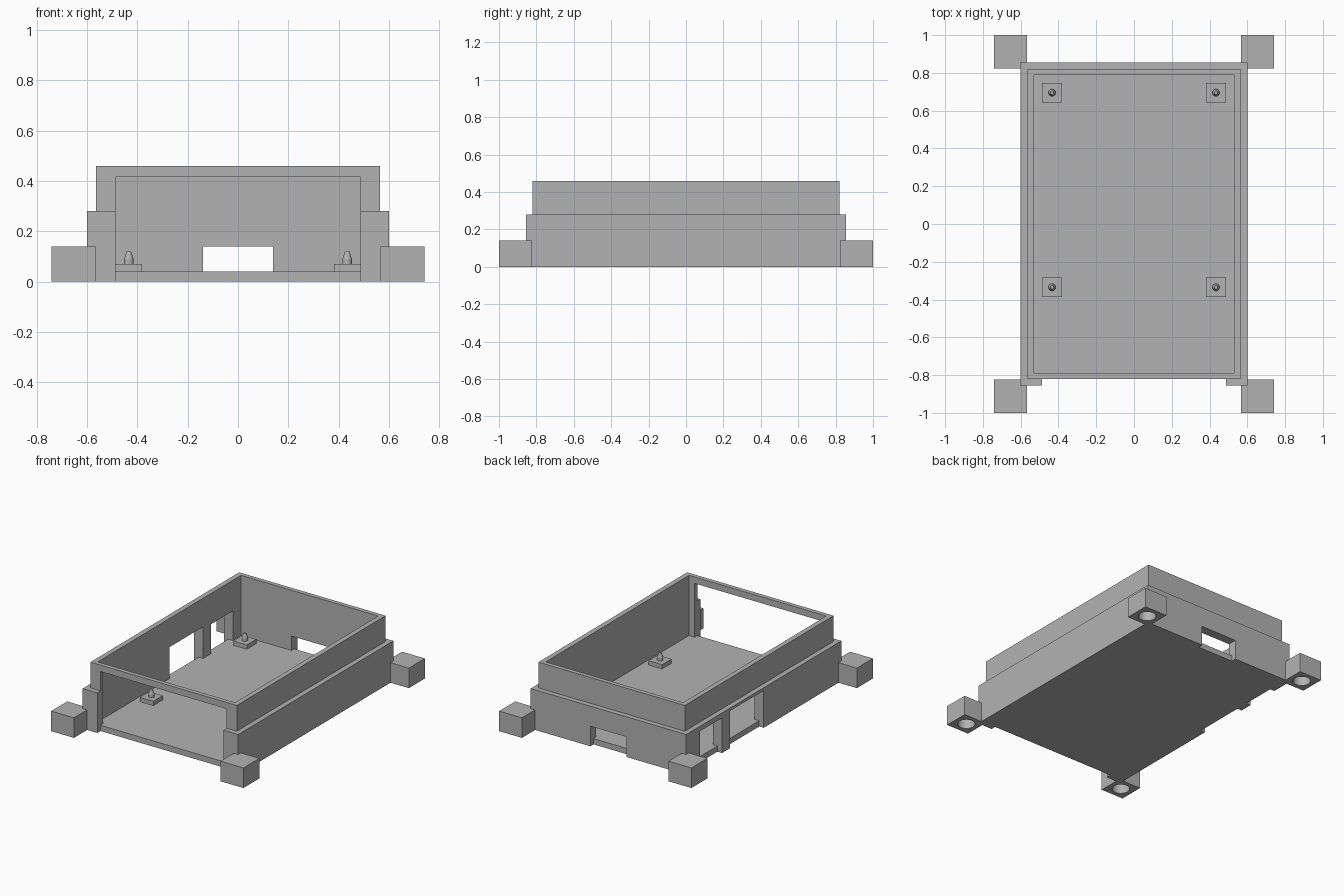
import bpy
import bmesh
from mathutils import Matrix, Vector

cube = bpy.data.objects.get("Cube")
if cube:
    bpy.data.objects.remove(cube, do_unlink=True)

GREY = (0.45, 0.45, 0.45, 1)
mat = bpy.data.materials.new("plain grey")
mat.use_nodes = True
mat.diffuse_color = GREY
mat.node_tree.nodes["Principled BSDF"].inputs["Base Color"].default_value = GREY


def add_object(name, bm):
    mesh = bpy.data.meshes.new(name)
    bm.to_mesh(mesh)
    bm.free()
    mesh.materials.append(mat)
    obj = bpy.data.objects.new(name, mesh)
    bpy.context.collection.objects.link(obj)
    return obj


def box(name, lo, hi):
    """Box between two opposite corners."""
    lo, hi = Vector(lo), Vector(hi)
    bm = bmesh.new()
    place = Matrix.Translation((lo + hi) / 2) @ Matrix.Diagonal((*(hi - lo), 1))
    bmesh.ops.create_cube(bm, size=1, matrix=place)
    return add_object(name, bm)


def cone(name, x, y, z0, z1, r0, r1):
    """Upright cylinder or taper between two heights."""
    bm = bmesh.new()
    bmesh.ops.create_cone(bm, cap_ends=True, segments=32, radius1=r0, radius2=r1,
                          depth=z1 - z0, matrix=Matrix.Translation((x, y, (z0 + z1) / 2)))
    return add_object(name, bm)


def activate(obj):
    bpy.ops.object.select_all(action='DESELECT')
    obj.select_set(True)
    bpy.context.view_layer.objects.active = obj


def combine(target, tool, operation='DIFFERENCE'):
    """Boolean the tool into the target and discard the tool."""
    activate(target)
    mod = target.modifiers.new("boolean", 'BOOLEAN')
    mod.operation, mod.solver, mod.object = operation, 'EXACT', tool
    bpy.ops.object.modifier_apply(modifier=mod.name)
    bpy.data.objects.remove(tool, do_unlink=True)


def smooth(obj):
    activate(obj)
    bpy.ops.object.shade_smooth_by_angle(angle=0.5)


# Main tray: wide lower skirt, narrower upper wall, open top
FLOOR = 0.04
RIM_X, RIM_Y = 0.565, 0.82
tray = box("tray", (-0.6, -0.855, 0), (0.6, 0.855, 0.28))
combine(tray, box("upper_wall", (-RIM_X, -RIM_Y, 0.02), (RIM_X, RIM_Y, 0.46)), 'UNION')
combine(tray, box("cavity", (-0.53, -0.79, FLOOR), (0.53, 0.79, 1)))

# Front opening: skirt removed to the ground, inner wall removed to the floor
combine(tray, box("front_skirt_cut", (-0.487, -1, -1), (0.487, -RIM_Y, 0.415)))
combine(tray, box("front_wall_cut", (-0.487, -1, FLOOR), (0.487, -0.7, 0.415)))

# Back port
combine(tray, box("back_skirt_cut", (-0.14, RIM_Y, -1), (0.14, 1, 0.14)))
combine(tray, box("back_wall_cut", (-0.14, 0.7, FLOOR), (0.14, 1, 0.14)))

# Two ports in the -x side
for y0, y1, top in ((0, 0.37, 0.26), (0.46, 0.70, 0.245)):
    combine(tray, box("side_skirt_cut", (-1, y0, -1), (-RIM_X, y1, top)))
    combine(tray, box("side_wall_cut", (-1, y0, FLOOR), (-0.4, y1, top)))

# Corner feet with round sockets underneath
for sx, side in ((-1, "right"), (1, "left")):
    for sy, end in ((-1, "front"), (1, "back")):
        cx, cy, h = sx * 0.654, sy * 0.912, 0.088
        foot = box(f"{end}_{side}_foot", (cx - h, cy - h, 0), (cx + h, cy + h, 0.14))
        combine(foot, cone("socket", cx, cy, -0.1, 0.1, 0.057, 0.057))
        smooth(foot)

# Board standoffs: square pad with a tapered pin
for sx, side in ((-1, "right"), (1, "left")):
    for y, end in ((-0.335, "front"), (0.695, "back")):
        x, h = sx * 0.434, 0.052
        box(f"{end}_{side}_pad", (x - h, y - h, FLOOR - 0.01), (x + h, y + h, 0.07))
        smooth(cone(f"{end}_{side}_pin", x, y, 0.065, 0.09, 0.019, 0.019))
        smooth(cone(f"{end}_{side}_pin_tip", x, y, 0.09, 0.12, 0.019, 0.009))
